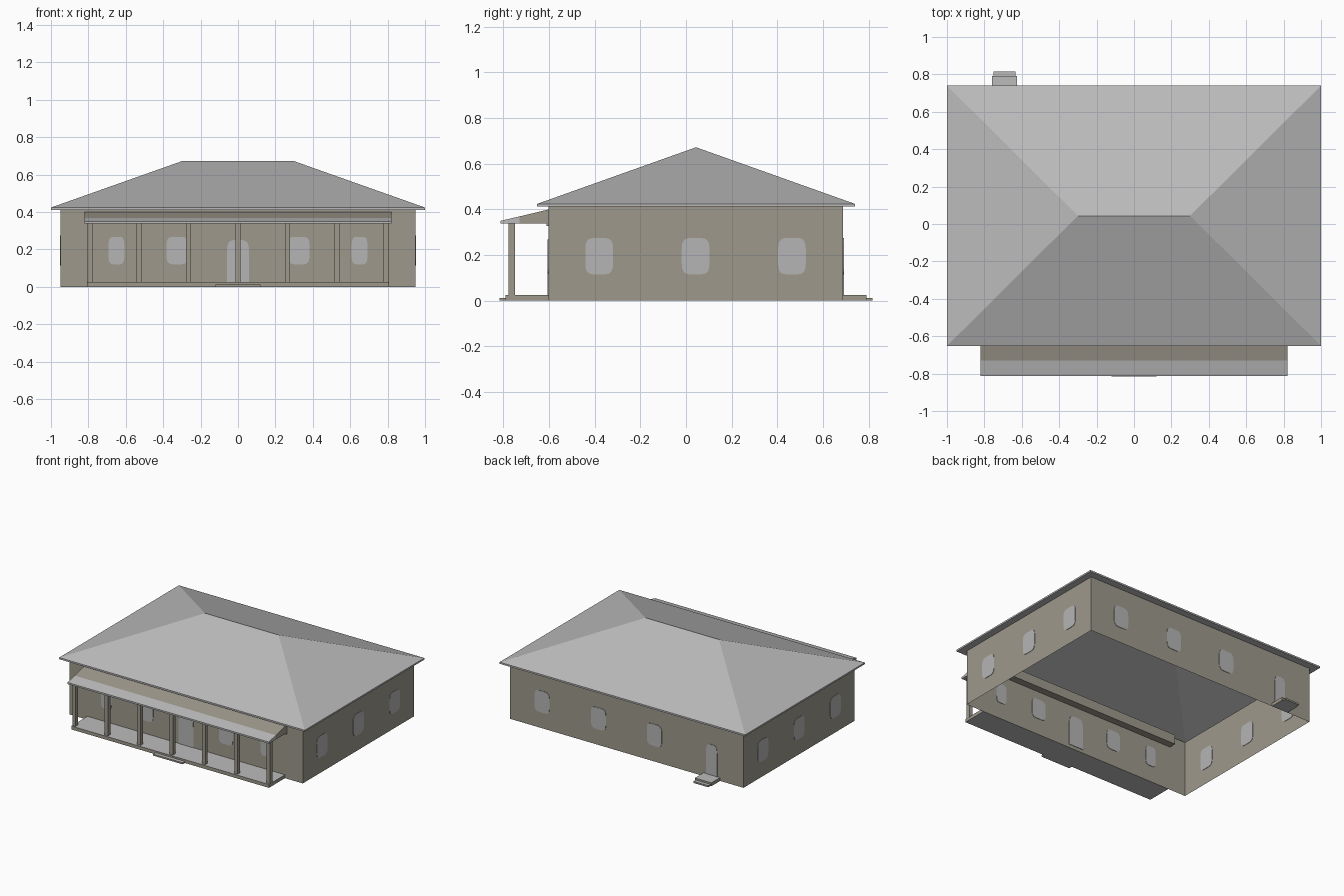
import bpy, bmesh, math
from mathutils import Vector

cube = bpy.data.objects.get("Cube")
if cube:
    bpy.data.objects.remove(cube, do_unlink=True)


def material(name, colour):
    m = bpy.data.materials.new(name)
    m.use_nodes = True
    m.diffuse_color = (*colour, 1)
    m.node_tree.nodes["Principled BSDF"].inputs["Base Color"].default_value = (*colour, 1)
    return m


WALL = material("tan wall", (0.34, 0.315, 0.26))
GREY = material("grey roof", (0.5, 0.5, 0.5))
GLASS = material("pale glass", (0.46, 0.46, 0.465))


def finish(name, bm, mats, rule=None, recalc=True):
    if recalc:
        bmesh.ops.recalc_face_normals(bm, faces=bm.faces)
    bm.normal_update()
    if rule:
        for f in bm.faces:
            f.material_index = rule(f)
    mesh = bpy.data.meshes.new(name)
    bm.to_mesh(mesh)
    bm.free()
    for m in mats:
        mesh.materials.append(m)
    ob = bpy.data.objects.new(name, mesh)
    bpy.context.collection.objects.link(ob)
    return ob


def box(name, x, y, z, mats, rule=None, open_ends=False):
    bm = bmesh.new()
    bmesh.ops.create_cube(bm, size=1)
    for v in bm.verts:
        v.co = [r[0] if c < 0 else r[1] for c, r in zip(v.co, (x, y, z))]
    bm.normal_update()
    if open_ends:
        ends = [f for f in bm.faces if abs(f.normal.z) > 0.5]
        bmesh.ops.delete(bm, geom=ends, context='FACES_ONLY')
    return finish(name, bm, mats, rule, not open_ends)


def prism(name, points, a, b, mat, along):
    """Extrude a 2D outline from a to b; along(u, v, t) places each point."""
    bm = bmesh.new()
    ends = [[bm.verts.new(along(u, v, t)) for u, v in points] for t in (a, b)]
    for e in ends:
        bm.faces.new(e)
    n = len(points)
    for i in range(n):
        j = (i + 1) % n
        bm.faces.new((ends[0][i], ends[0][j], ends[1][j], ends[1][i]))
    return finish(name, bm, [mat])


def slab(name, x, y, z):
    # paved top and underside, tan edges
    box(name, x, y, z, [WALL, GREY], lambda f: int(abs(f.normal.z) > 0.5))


# Hollow wall shell
X, FRONT, BACK, TOP = 0.95, -0.603, 0.688, 0.412
box("walls", (-X, X), (FRONT, BACK), (0, TOP), [WALL], open_ends=True)

# Hip roof with fascia and soffit, open to the inside
bm = bmesh.new()


def ring(x, y0, y1, z):
    return [bm.verts.new(p) for p in ((-x, y0, z), (x, y0, z), (x, y1, z), (-x, y1, z))]


inner = ring(X, FRONT, BACK, TOP)
low = ring(1, -0.652, 0.74, TOP)
eave = ring(1, -0.652, 0.74, 0.424)
left, right = (bm.verts.new((x, 0.044, 0.672)) for x in (-0.3, 0.3))
for lo, hi in ((inner, low), (low, eave)):
    for i in range(4):
        j = (i + 1) % 4
        bm.faces.new((lo[i], lo[j], hi[j], hi[i]))
a, b, c, d = eave
for face in ((a, b, right, left), (b, c, right), (c, d, left, right), (d, a, left)):
    bm.faces.new(face)
finish("hip_roof", bm, [GREY])


# Porch canopy: grey front edge, tan rear, and a beam at the wall
def lengthwise(y, z, x):
    return Vector((x, y, z))


prism("porch_canopy_front", [(-0.812, 0.338), (-0.812, 0.35), (-0.73, 0.369), (-0.73, 0.338)],
      -0.82, 0.82, GREY, lengthwise)
prism("porch_canopy_rear", [(-0.73, 0.338), (-0.73, 0.369), (-0.6, 0.4), (-0.6, 0.338)],
      -0.82, 0.82, WALL, lengthwise)
box("porch_beam", (-0.82, 0.82), (-0.61, -0.55), (0.328, 0.398), [WALL])

# Porch floor, columns and steps
slab("porch_floor", (-0.805, 0.805), (-0.79, FRONT), (0, 0.025))
slab("front_step", (-0.12, 0.12), (-0.816, -0.79), (0, 0.012))
for i in range(7):
    x = (i - 3) * 0.264
    box(f"porch_column_{i + 1}", (x - 0.014, x + 0.014), (-0.777, -0.749), (0.02, 0.34), [WALL])
slab("back_landing", (-0.76, -0.625), (BACK, 0.79), (0, 0.025))
slab("back_step", (-0.752, -0.633), (0.79, 0.816), (0, 0.012))


# Rounded window and door plates set through the walls
def rounded(width, height, flat_bottom=False):
    pts = []
    for i in range(28):
        t = math.tau * (i + 0.5) / 28
        c, s = math.cos(t), math.sin(t)
        u = math.copysign(abs(c) ** 0.45, c) * width / 2
        v = math.copysign(abs(s) ** 0.45, s) * height / 2
        if flat_bottom and s < 0:
            continue
        pts.append((u, v))
    if flat_bottom:
        pts += [(-width / 2, -height / 2), (width / 2, -height / 2)]
    return pts


def opening(name, side, pos, wall, width, z0, z1, door=False):
    mid = (z0 + z1) / 2

    def place(u, v, t):
        if side == "x":
            return Vector((wall + t, pos + u, mid + v))
        return Vector((pos + u, wall + t, mid + v))
    prism(name, rounded(width, z1 - z0, door), -0.003, 0.003, GLASS, place)


for i, (x, w) in enumerate(((-0.65, 0.085), (-0.325, 0.115), (0.325, 0.115), (0.65, 0.085))):
    opening(f"front_window_{i + 1}", "y", x, FRONT, w, 0.12, 0.268)
for i, x in enumerate((-0.225, 0.23, 0.69)):
    opening(f"back_window_{i + 1}", "y", x, BACK, 0.122, 0.115, 0.275)
for i, y in enumerate((-0.38, 0.042, 0.464)):
    opening(f"left_window_{i + 1}", "x", y, X, 0.122, 0.115, 0.275)
    opening(f"right_window_{i + 1}", "x", y, -X, 0.122, 0.115, 0.275)
opening("front_door", "y", 0, FRONT, 0.12, 0.025, 0.25, True)
opening("back_door", "y", -0.692, BACK, 0.09, 0.025, 0.25, True)
